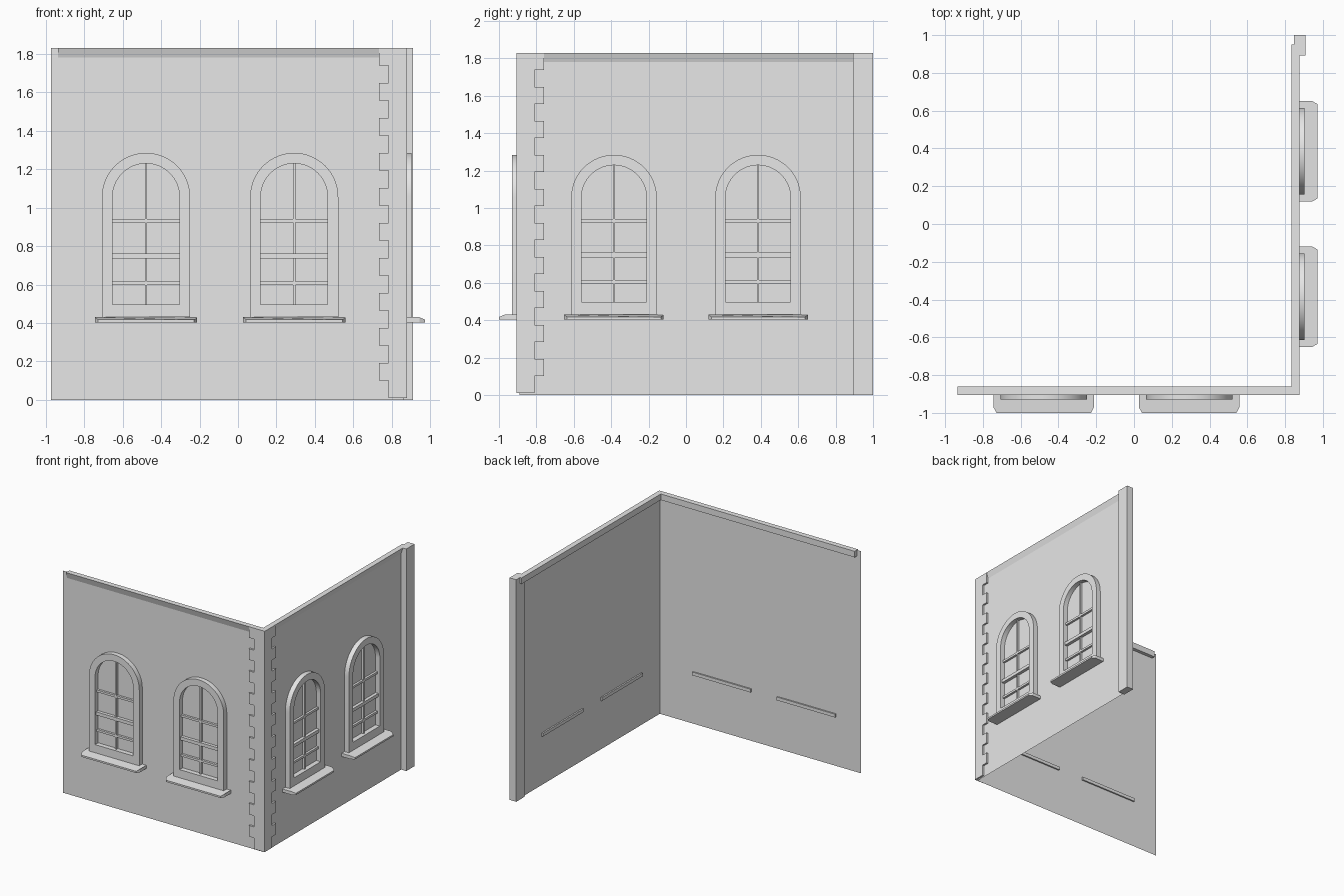
import bpy, bmesh
from math import sin, cos, pi, radians
from mathutils import Matrix

if "Cube" in bpy.data.objects:
    bpy.data.objects.remove(bpy.data.objects["Cube"])

stone = bpy.data.materials.new("plain grey")
stone.use_nodes = True
stone.diffuse_color = (0.8, 0.8, 0.8, 1)
stone.node_tree.nodes["Principled BSDF"].inputs["Base Color"].default_value = (0.8, 0.8, 0.8, 1)

# Each wall has its own frame: u along the wall, d outward, z up
FRONT = Matrix.Translation((0, -0.89, 0))
RIGHT = Matrix.Translation((0.862, 0, 0)) @ Matrix.Rotation(pi / 2, 4, 'Z')
TOP = 1.83


def finish(name, bm, wall):
    bmesh.ops.recalc_face_normals(bm, faces=bm.faces)
    bm.transform(wall)
    mesh = bpy.data.meshes.new(name)
    bm.to_mesh(mesh)
    bm.free()
    obj = bpy.data.objects.new(name, mesh)
    mesh.materials.append(stone)
    bpy.context.collection.objects.link(obj)
    return obj


def sweep(name, wall, start, offset):
    """Extrude a flat polygon of (u, d, z) points by an offset."""
    bm = bmesh.new()
    face = bm.faces.new([bm.verts.new((u, -d, z)) for u, d, z in start])
    new = bmesh.ops.extrude_face_region(bm, geom=[face], use_keep_orig=True)["geom"]
    bmesh.ops.translate(bm, vec=offset, verts=[v for v in new if isinstance(v, bmesh.types.BMVert)])
    return finish(name, bm, wall)


def block(name, wall, u0, u1, d0, d1, z0, z1):
    pts = [(u0, d0, z0), (u1, d0, z0), (u1, d1, z0), (u0, d1, z0)]
    return sweep(name, wall, pts, (0, 0, z1 - z0))


def sheet(name, wall, u0, u1):
    bm = bmesh.new()
    bm.faces.new([bm.verts.new(p) for p in ((u0, 0, 0), (u1, 0, 0), (u1, 0, TOP), (u0, 0, TOP))])
    return finish(name, bm, wall)


def rail(name, wall, u0, u1):
    # Square lip behind the wall, sloping underside in front
    profile = [(-0.029, 1.78), (0, 1.78), (0.015, TOP), (-0.029, TOP)]
    return sweep(name, wall, [(u0, d, z) for d, z in profile], (u1 - u0, 0, 0))


def quoins(name, wall, corner, side):
    # Toothed corner strip, alternating narrow and wide courses
    rows, bottom = 20, 0.01
    step = (TOP - bottom) / rows
    pts = [(corner, 0, TOP), (corner, 0, bottom)]
    for i in range(rows):
        u = corner + side * (0.145 if i % 2 else 0.096)
        pts += [(u, 0, bottom + i * step), (u, 0, bottom + (i + 1) * step)]
    return sweep(name, wall, pts, (0, -0.015, 0))


def arch(center, half, bottom, spring=1.055, n=32):
    pts = [(center - half, bottom), (center + half, bottom)]
    return pts + [(center + half * cos(pi * i / n), spring + half * sin(pi * i / n)) for i in range(n + 1)]


def window(prefix, wall, c):
    # Arched surround
    bm = bmesh.new()
    loops = []
    for half, bottom, d in ((0.229, 0.43, 0), (0.229, 0.43, 0.04), (0.174, 0.497, 0.04), (0.174, 0.497, 0)):
        loops.append([bm.verts.new((u, -d, z)) for u, z in arch(c, half, bottom)])
    for a, b in zip(loops, loops[1:]):
        for i in range(len(a)):
            j = (i + 1) % len(a)
            bm.faces.new((a[i], a[j], b[j], b[i]))
    surround = finish(prefix + "_surround", bm, wall)
    bpy.ops.object.select_all(action='DESELECT')
    surround.select_set(True)
    bpy.context.view_layer.objects.active = surround
    bpy.ops.object.shade_smooth_by_angle(angle=radians(30))

    # Glazing bars and meeting rail
    block(prefix + "_upright_bar", wall, c - 0.006, c + 0.006, 0, 0.018, 0.497, 1.229)
    for part, z0, z1, depth in (("lower_bar", 0.597, 0.615, 0.018),
                                ("meeting_rail", 0.735, 0.762, 0.026),
                                ("upper_bar", 0.922, 0.94, 0.018)):
        block(prefix + "_" + part, wall, c - 0.174, c + 0.174, 0, depth, z0, z1)

    # Sill with clipped corners and a sloping nose
    w = 0.266
    plan = [(-w, -0.012), (w, -0.012), (w, 0.08), (w - 0.016, 0.11), (0.016 - w, 0.11), (-w, 0.08)]
    sill = sweep(prefix + "_sill", wall, [(c + u, d, 0.403) for u, d in plan], (0, 0, 0.027))
    to_wall = wall.inverted()
    for v in sill.data.vertices:
        if v.co.z > 0.42 and (to_wall @ v.co).y < -0.1:
            v.co.z = 0.417


# Walls
sheet("front_wall", FRONT, -0.972, 0.862)
sheet("right_wall", RIGHT, -0.89, 0.96)

# Top rails
rail("front_top_rail", FRONT, -0.935, 0.862)
rail("right_top_rail", RIGHT, -0.862, 0.95)

# Corner stones and end post
quoins("front_quoins", FRONT, 0.877, -1)
quoins("right_quoins", RIGHT, -0.905, 1)
block("end_post", RIGHT, 0.893, 1.0, -0.014, 0.047, 0, TOP)

# Windows
for i, c in enumerate((-0.478, 0.292)):
    window(f"front_window_{i + 1}", FRONT, c)
for i, c in enumerate((-0.385, 0.385)):
    window(f"right_window_{i + 1}", RIGHT, c)
